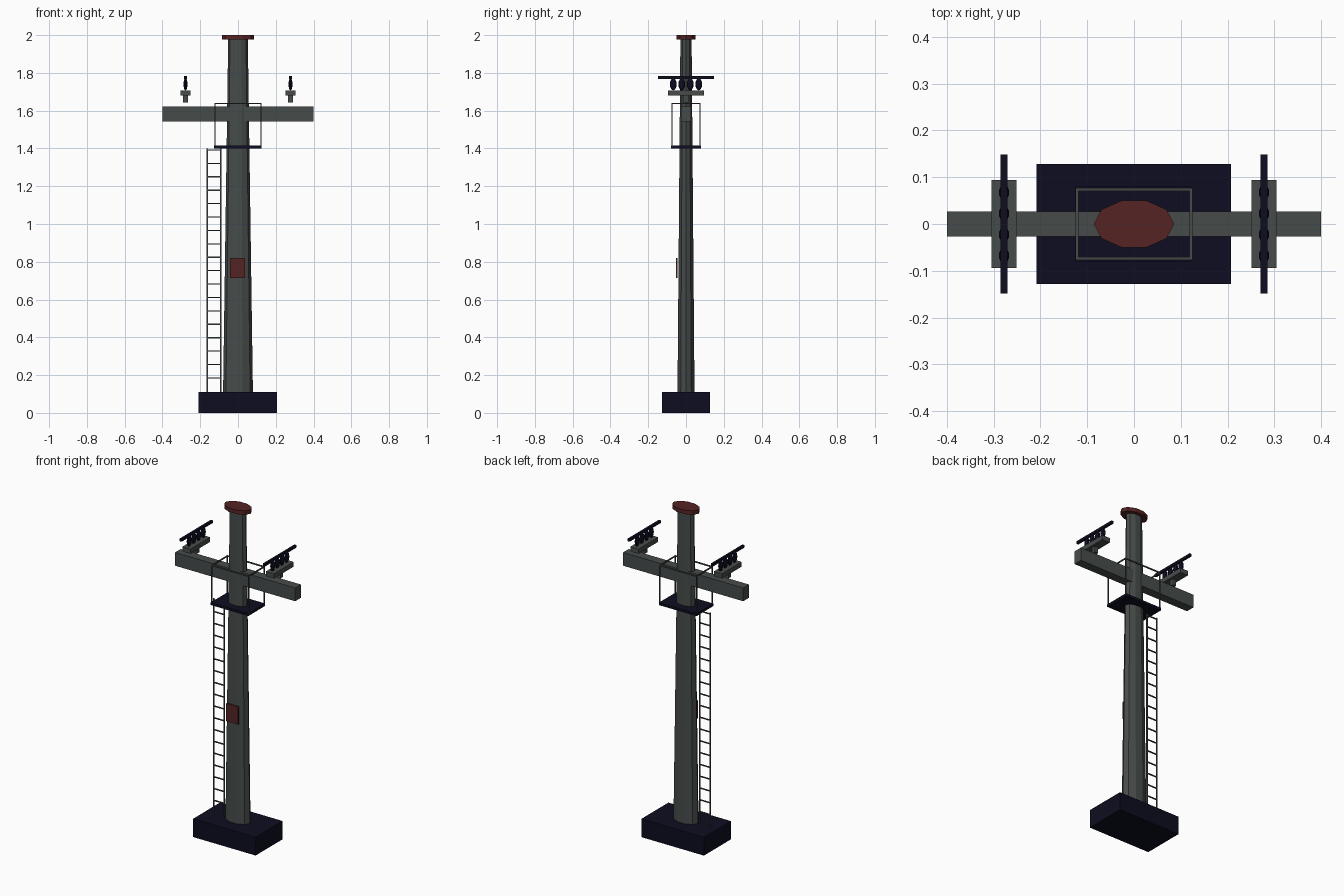
import bpy, bmesh, math
from mathutils import Matrix, Vector

cube = bpy.data.objects.get("Cube")
if cube:
    bpy.data.objects.remove(cube, do_unlink=True)


def material(name, rgb):
    m = bpy.data.materials.new(name)
    m.use_nodes = True
    m.diffuse_color = (*rgb, 1)
    m.node_tree.nodes["Principled BSDF"].inputs["Base Color"].default_value = (*rgb, 1)
    return m


GREY = material("weathered grey", (0.062, 0.072, 0.07))
NAVY = material("dark navy", (0.004, 0.004, 0.015))
RED = material("dull red", (0.09, 0.017, 0.017))


def finish(name, bm, mat):
    mesh = bpy.data.meshes.new(name)
    bm.to_mesh(mesh)
    bm.free()
    mesh.materials.append(mat)
    obj = bpy.data.objects.new(name, mesh)
    bpy.context.collection.objects.link(obj)
    return obj


def add_box(bm, lo, hi):
    lo, hi = Vector(lo), Vector(hi)
    mat = Matrix.Translation((lo + hi) / 2) @ Matrix.Diagonal((*(hi - lo), 1))
    bmesh.ops.create_cube(bm, size=1, matrix=mat)


def box(name, lo, hi, mat):
    bm = bmesh.new()
    add_box(bm, lo, hi)
    return finish(name, bm, mat)


def oval_column(name, r0, r1, z0, z1, flatten, mat):
    """Ten-sided column, narrower front to back."""
    bm = bmesh.new()
    bmesh.ops.create_cone(bm, cap_ends=True, segments=10, radius1=r0, radius2=r1, depth=z1 - z0)
    # put a corner of the polygon on the x axis
    v = max(bm.verts, key=lambda p: p.co.x)
    turn = Matrix.Rotation(-math.atan2(v.co.y, v.co.x), 4, 'Z')
    place = Matrix.Translation((0, 0, (z0 + z1) / 2)) @ Matrix.Diagonal((1, flatten, 1, 1))
    bm.transform(place @ turn)
    return finish(name, bm, mat)


# Footing, pole, cap and cross arm
box("footing", (-0.209, -0.128, 0), (0.207, 0.128, 0.11), NAVY)
oval_column("pole", 0.079, 0.052, 0.11, 1.98, 0.6, GREY)
oval_column("pole_cap", 0.086, 0.086, 1.976, 2.0, 0.61, RED)
box("cross_arm", (-0.4, -0.027, 1.543), (0.4, 0.027, 1.623), GREY)
box("warning_plate", (-0.042, -0.053, 0.713), (0.038, -0.044, 0.82), RED)

# Work platform with guard rail
box("platform", (-0.126, -0.08, 1.4), (0.124, 0.08, 1.415), NAVY)
bm = bmesh.new()
X, Y, R = 0.122, 0.074, 0.003
for s in (-1, 1):
    for t in (-1, 1):
        add_box(bm, (s * X - R, t * Y - R, 1.41), (s * X + R, t * Y + R, 1.64))
    add_box(bm, (-X, s * Y - R, 1.634), (X, s * Y + R, 1.641))
    add_box(bm, (s * X - R, -Y, 1.634), (s * X + R, Y, 1.641))
finish("guard_rail", bm, GREY)

# Ladder
bm = bmesh.new()
for x in (-0.162, -0.092):
    add_box(bm, (x - 0.0035, -0.0035, 0.11), (x + 0.0035, 0.0035, 1.4))
for i in range(18):
    z = 0.185 + 0.071 * i
    add_box(bm, (-0.162, -0.003, z - 0.003), (-0.092, 0.003, z + 0.003))
finish("ladder", bm, GREY)

# Insulator rack near each arm end
for side, s in (("left", 1), ("right", -1)):
    x = 0.278 * s
    box(side + "_rack_post", (x - 0.012, -0.012, 1.644), (x + 0.012, 0.012, 1.685), GREY)
    box(side + "_rack_bar", (x - 0.027, -0.094, 1.68), (x + 0.027, 0.094, 1.708), GREY)
    box(side + "_contact_bar", (x - 0.007, -0.149, 1.768), (x + 0.007, 0.149, 1.783), NAVY)
    bm = bmesh.new()
    for k in (-1.5, -0.5, 0.5, 1.5):
        place = Matrix.Translation((x, 0.045 * k, 1.74)) @ Matrix.Diagonal((0.011, 0.018, 0.033, 1))
        bmesh.ops.create_uvsphere(bm, u_segments=10, v_segments=6, radius=1, matrix=place)
    finish(side + "_insulators", bm, NAVY)
